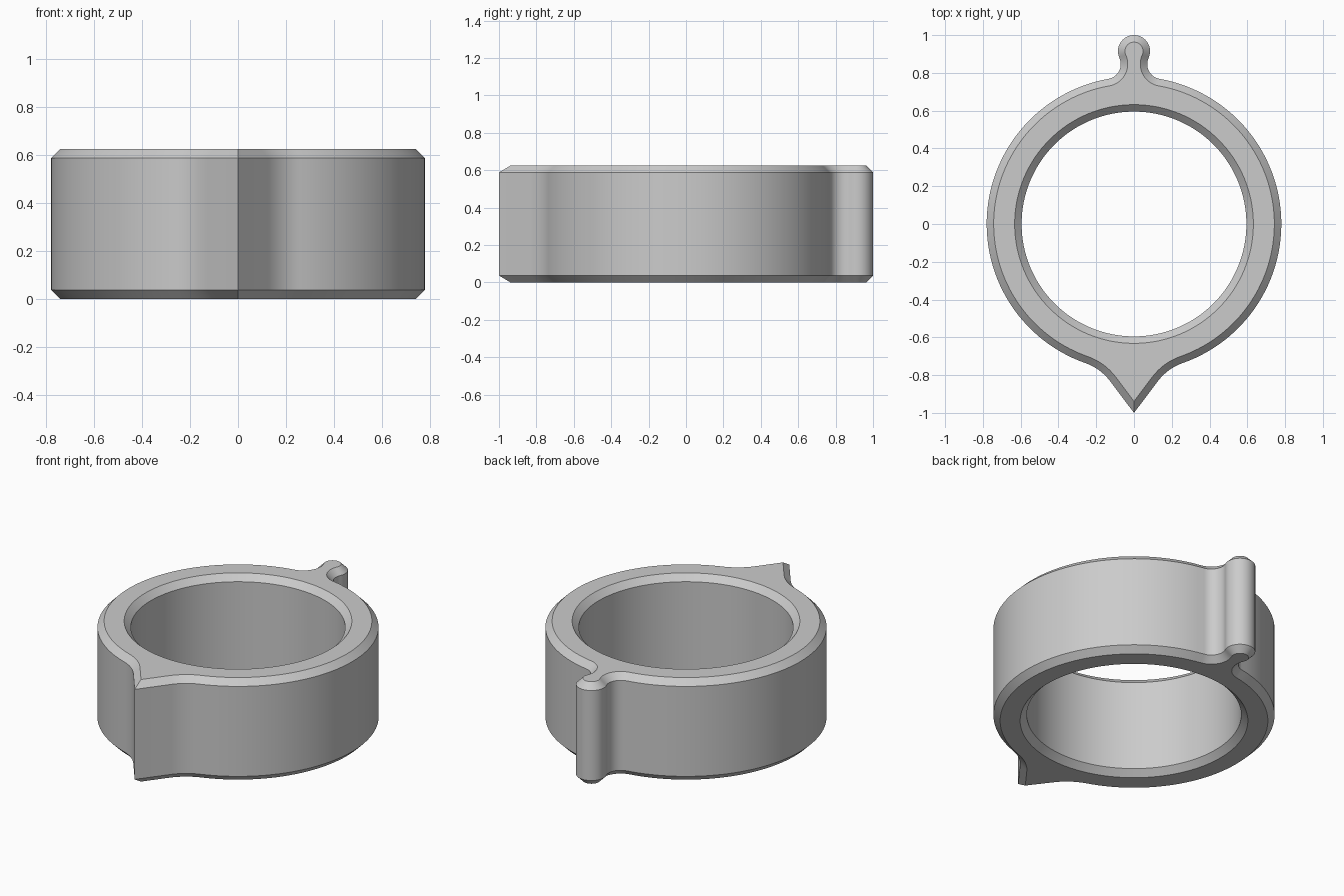
import bpy, bmesh
from math import sin, cos, pi, radians, sqrt, remainder
from mathutils import Vector

if "Cube" in bpy.data.objects:
    bpy.data.objects.remove(bpy.data.objects["Cube"])

HEIGHT, BEVEL = 0.625, 0.037
BODY_R, HOLE_R, KNOB_R = 0.78, 0.595, 0.085
TIP_HALF_ANGLE, TIP_FILLET, NECK_FILLET = radians(37), 0.28, 0.08
TIP, KNOB = Vector((0, -1)), Vector((0, 1 - KNOB_R))


def angle(v):
    return Vector((1, 0)).angle_signed(v) * -1


def arc(centre, radius, start, end, steps):
    """Points on the shorter arc between two directions, without the first."""
    a = angle(start)
    sweep = remainder(angle(end) - a, 2 * pi)
    return [centre + radius * Vector((cos(a + sweep * i / steps), sin(a + sweep * i / steps)))
            for i in range(1, steps + 1)]


# Centre of the fillet between the pointed tip and the round body
along = Vector((sin(TIP_HALF_ANGLE), cos(TIP_HALF_ANGLE)))
normal = Vector((along.y, -along.x))
base = TIP + TIP_FILLET * normal
b = base.dot(along)
t = -b - sqrt(b * b - base.length_squared + (BODY_R + TIP_FILLET) ** 2)
tip_centre = base + t * along

# Centre of the fillet between the body and the knob
far, near = BODY_R + NECK_FILLET, KNOB_R + NECK_FILLET
cy = (far ** 2 - near ** 2 + KNOB.y ** 2) / (2 * KNOB.y)
neck_centre = Vector((sqrt(far ** 2 - cy ** 2), cy))


def outline(inset):
    """Closed outer contour, moved inward by inset."""
    half = [TIP + Vector((0, inset / sin(TIP_HALF_ANGLE)))]
    half.append(tip_centre - (TIP_FILLET + inset) * normal)
    half += arc(tip_centre, TIP_FILLET + inset, -normal, -tip_centre, 12)
    half += arc(Vector((0, 0)), BODY_R - inset, tip_centre, neck_centre, 56)
    half += arc(neck_centre, NECK_FILLET + inset, -neck_centre, KNOB - neck_centre, 16)
    half += arc(KNOB, KNOB_R - inset, neck_centre - KNOB, Vector((0, 1)), 16)
    return half + [Vector((-p.x, p.y)) for p in half[-2:0:-1]]


def circle(radius, count=128):
    return [radius * Vector((cos(2 * pi * i / count), sin(2 * pi * i / count)))
            for i in range(count)]


def wall(bm, shape):
    """Vertical wall with a bevel at both ends; returns its rim edges."""
    levels = [(BEVEL, 0), (0, BEVEL), (0, HEIGHT - BEVEL), (BEVEL, HEIGHT)]
    rings = [[bm.verts.new((p.x, p.y, z)) for p in shape(inset)] for inset, z in levels]
    n = len(rings[0])
    for low, high in zip(rings, rings[1:]):
        for i in range(n):
            j = (i + 1) % n
            bm.faces.new((low[i], low[j], high[j], high[i]))
    return [[bm.edges.get((r[i], r[(i + 1) % n])) for i in range(n)]
            for r in (rings[0], rings[-1])]


# Ring body with outer wall, hole and flat end faces
bm = bmesh.new()
outer = wall(bm, outline)
inner = wall(bm, lambda inset: circle(HOLE_R + inset))
for outer_rim, inner_rim in zip(outer, inner):
    bmesh.ops.triangle_fill(bm, edges=outer_rim + inner_rim, use_beauty=True)
bmesh.ops.recalc_face_normals(bm, faces=bm.faces[:])
mesh = bpy.data.meshes.new("pointed_ring")
bm.to_mesh(mesh)
bm.free()
ring = bpy.data.objects.new("pointed_ring", mesh)
bpy.context.collection.objects.link(ring)

# Plain grey material
grey = bpy.data.materials.new("plain grey")
grey.use_nodes = True
colour = (0.6, 0.6, 0.6, 1)
grey.diffuse_color = colour
grey.node_tree.nodes["Principled BSDF"].inputs["Base Color"].default_value = colour
mesh.materials.append(grey)

# Smooth curves, crisp bevel edges
bpy.ops.object.select_all(action="DESELECT")
ring.select_set(True)
bpy.context.view_layer.objects.active = ring
bpy.ops.object.shade_smooth_by_angle(angle=radians(30))
